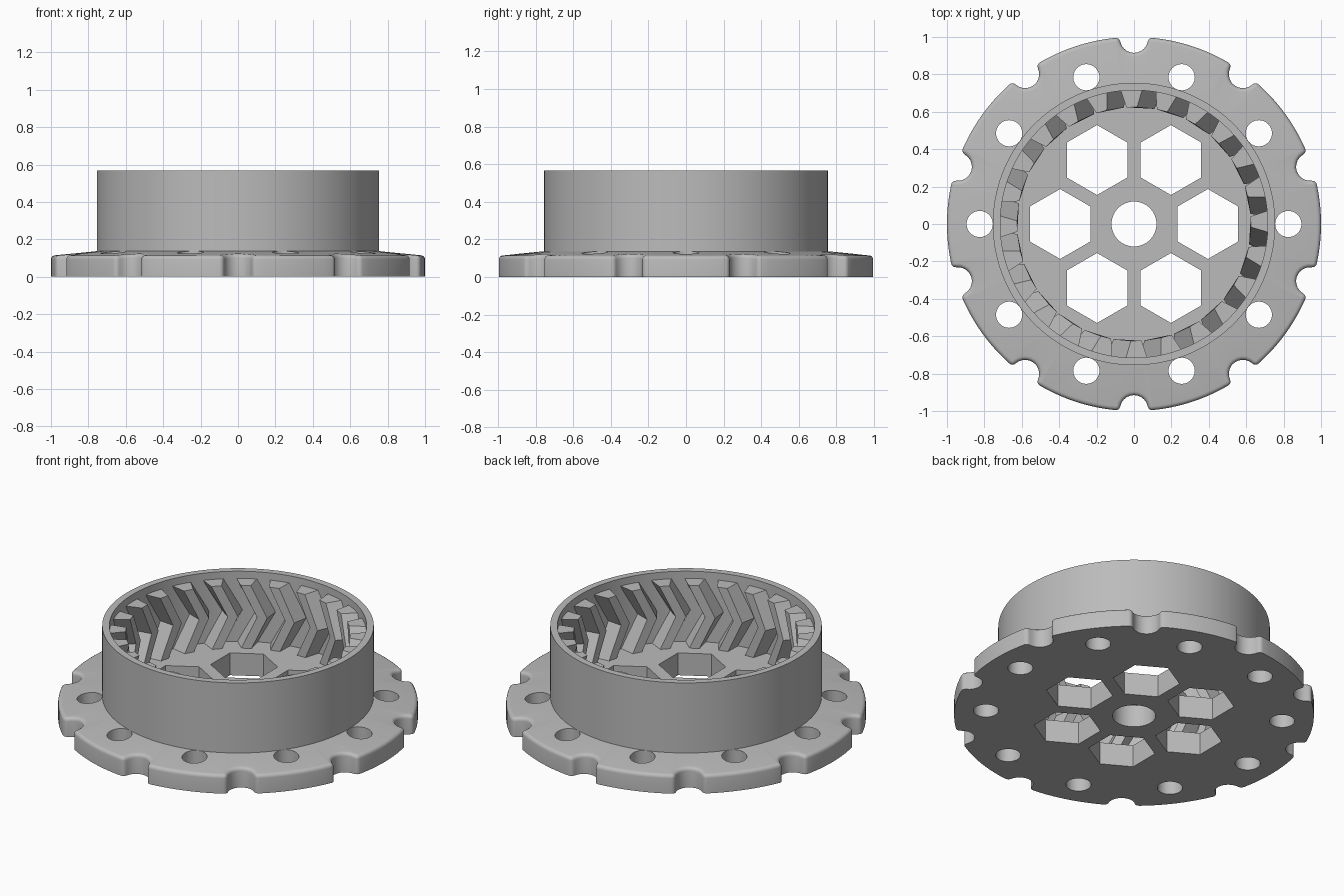
import bpy, bmesh, math
from math import sin, cos, pi, radians, atan2, hypot, sqrt

if "Cube" in bpy.data.objects:
    bpy.data.objects.remove(bpy.data.objects["Cube"])

# One plain grey for the whole part
grey = bpy.data.materials.new("Plain grey")
grey.use_nodes = True
colour = (0.5, 0.5, 0.5, 1)
grey.diffuse_color = colour
grey.node_tree.nodes["Principled BSDF"].inputs["Base Color"].default_value = colour

WALL_R, BORE_R, HUB_R = 0.755, 0.715, 0.12
FLOOR, RIM_Z = 0.137, 0.567
FILLET = 0.022


def make_object(name, bm):
    bmesh.ops.recalc_face_normals(bm, faces=bm.faces)
    mesh = bpy.data.meshes.new(name)
    bm.to_mesh(mesh)
    bm.free()
    mesh.materials.append(grey)
    obj = bpy.data.objects.new(name, mesh)
    bpy.context.collection.objects.link(obj)
    return obj


def loft(bm, rings, closed=False):
    """Skin rings of points; cap both ends, or join last ring to first."""
    rows = [[bm.verts.new(p) for p in ring] for ring in rings]
    n = len(rows[0])
    pairs = list(zip(rows, rows[1:]))
    if closed:
        pairs.append((rows[-1], rows[0]))
    else:
        bm.faces.new(rows[0])
        bm.faces.new(rows[-1])
    for a, b in pairs:
        for i in range(n):
            j = (i + 1) % n
            bm.faces.new((a[i], a[j], b[j], b[i]))


def prism(bm, x, y, radius, sides, z0, z1, turn=0.0):
    ring = [(x + radius * cos(turn + 2 * pi * i / sides),
             y + radius * sin(turn + 2 * pi * i / sides)) for i in range(sides)]
    loft(bm, [[(px, py, z) for px, py in ring] for z in (z0, z1)])


def smooth(obj, degrees=30):
    bpy.ops.object.select_all(action='DESELECT')
    obj.select_set(True)
    bpy.context.view_layer.objects.active = obj
    bpy.ops.object.shade_smooth_by_angle(angle=radians(degrees))


def arc(cx, cy, radius, start, end, steps, sign=1):
    """Points with outward normals; sign -1 marks a hollow arc."""
    out = []
    for i in range(steps + 1):
        a = start + (end - start) * i / steps
        out.append((cx + radius * cos(a), cy + radius * sin(a), sign * cos(a), sign * sin(a)))
    return out


def flange_outline(count=10, notch_r=0.075, notch_c=0.99, corner=0.025):
    """Disc outline with round notches whose corners are rounded."""
    d = 1 - corner
    px = (d * d + notch_c ** 2 - (notch_r + corner) ** 2) / (2 * notch_c)
    py = sqrt(d * d - px * px)
    lean = atan2(py, px)                   # direction of the corner centre
    inner = atan2(py, px - notch_c)        # seen from the notch centre
    step = 2 * pi / count
    unit = arc(px, -py, corner, -lean, pi - inner, 4)
    unit += arc(notch_c, 0, notch_r, 2 * pi - inner, inner, 10, -1)[1:]
    unit += arc(px, py, corner, inner - pi, lean, 4)[1:]
    unit += arc(0, 0, 1, lean, step - lean, 10)[1:-1]
    points = []
    for k in range(count):
        c, s = cos(step * (k + 0.5)), sin(step * (k + 0.5))
        points += [(x * c - y * s, x * s + y * c, u * c - v * s, u * s + v * c)
                   for x, y, u, v in unit]
    return points


# Flange, wall and floor as one closed skin
outline = flange_outline()


def edge_ring(t):
    """Rounded top edge: t runs from the vertical side to the sloping top."""
    ring = []
    for x, y, u, v in outline:
        top_r = hypot(x - FILLET * u, y - FILLET * v)
        inset = FILLET * (1 - cos(t))
        z = FLOOR - 0.1 * (top_r - WALL_R) - FILLET * (1 - sin(t))
        ring.append((x - inset * u, y - inset * v, z))
    return ring


def circle_ring(r, z):
    return [(r * cos(atan2(y, x)), r * sin(atan2(y, x)), z) for x, y, u, v in outline]


rings = [circle_ring(HUB_R, 0), [(x, y, 0) for x, y, u, v in outline]]
rings += [edge_ring(pi / 2 * i / 4) for i in range(5)]
rings += [circle_ring(r, z) for r, z in ((WALL_R, FLOOR), (WALL_R, RIM_Z), (BORE_R, RIM_Z),
                                         (BORE_R, FLOOR), (HUB_R, FLOOR))]
bm = bmesh.new()
loft(bm, rings, closed=True)
housing = make_object("flanged_housing", bm)

# Bolt holes and hexagonal openings
bm = bmesh.new()
for k in range(10):
    a = 2 * pi * k / 10
    prism(bm, 0.825 * cos(a), 0.825 * sin(a), 0.07, 40, -0.1, 0.3)
for k in range(6):
    a = pi * k / 3
    prism(bm, 0.395 * cos(a), 0.395 * sin(a), 0.187, 6, -0.1, 0.3, pi / 6)
cutter = make_object("hole_cutter", bm)
cutter.hide_render = True
cut = housing.modifiers.new("Holes", 'BOOLEAN')
cut.operation, cut.solver, cut.object = 'DIFFERENCE', 'EXACT', cutter
bpy.context.view_layer.objects.active = housing
bpy.ops.object.modifier_apply(modifier=cut.name)
bpy.data.objects.remove(cutter)
smooth(housing)

# Herringbone teeth inside the wall
bm = bmesh.new()
TEETH, TIP_R, ROOT_R, TWIST = 24, 0.625, 0.73, 8.5
for k in range(TEETH):
    middle = 1.1 + 360 * k / TEETH
    sections = []
    for z, turn in ((FLOOR - 0.01, 0), (0.33, -TWIST), (0.523, 0)):
        corners = ((TIP_R, -2.6), (TIP_R, 2.6), (ROOT_R, 4.8), (ROOT_R, -4.8))
        sections.append([(r * cos(radians(middle + turn + a)),
                          r * sin(radians(middle + turn + a)), z) for r, a in corners])
    loft(bm, sections)
make_object("herringbone_teeth", bm)
